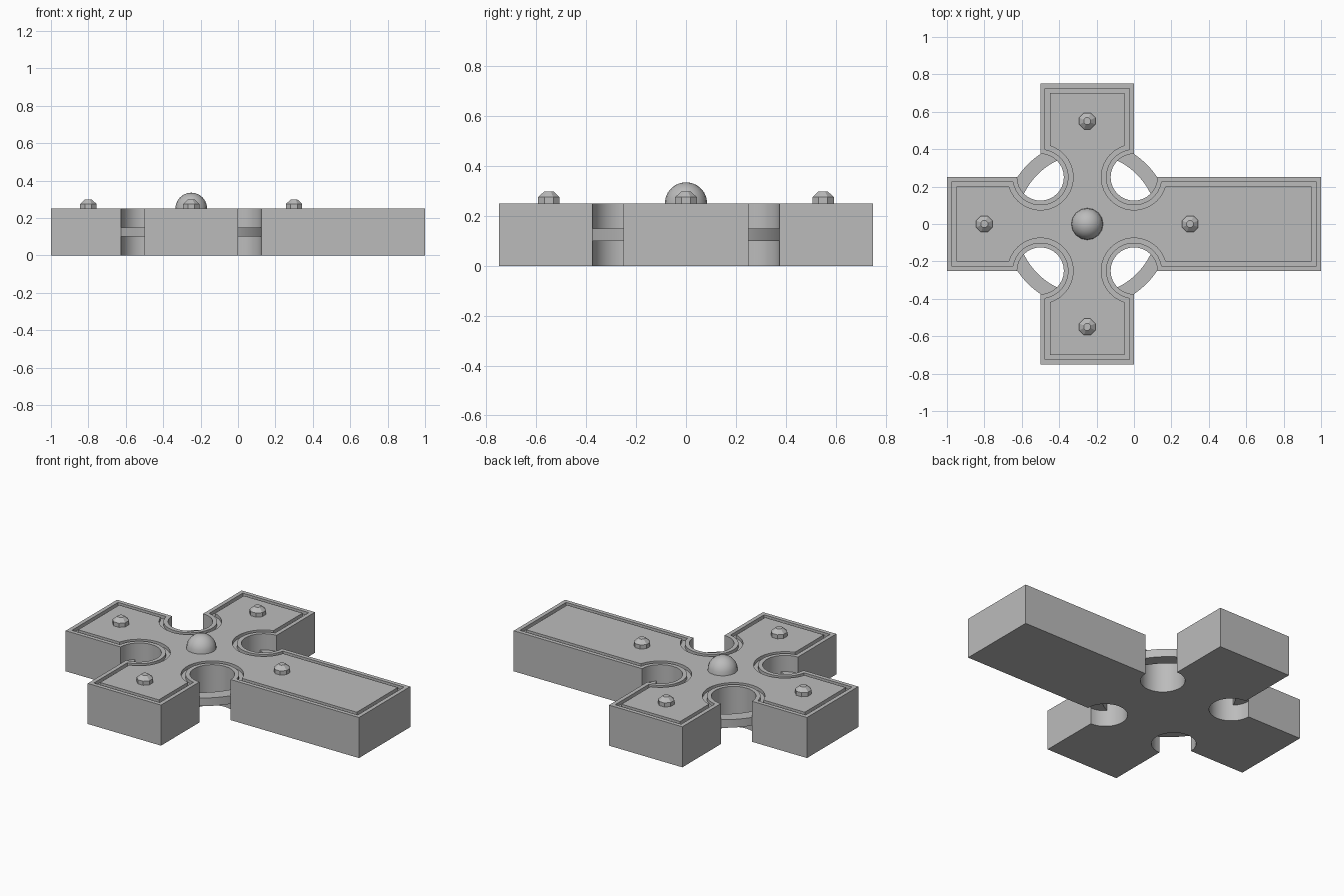
import bpy, bmesh
from math import sin, cos, asin, pi, radians
from mathutils import Matrix, Vector

if "Cube" in bpy.data.objects:
    bpy.data.objects.remove(bpy.data.objects["Cube"])

stone = bpy.data.materials.new("grey stone")
stone.use_nodes = True
GREY = (0.5, 0.5, 0.5, 1)
stone.diffuse_color = GREY
stone.node_tree.nodes["Principled BSDF"].inputs["Base Color"].default_value = GREY

CENTRE = Vector((-0.25, 0, 0))   # where the arms cross
HALF, HOLE, TOP = 0.25, 0.125, 0.25


def finish(bm, name, location, smooth=30):
    bmesh.ops.recalc_face_normals(bm, faces=bm.faces)
    mesh = bpy.data.meshes.new(name)
    bm.to_mesh(mesh)
    bm.free()
    mesh.materials.append(stone)
    obj = bpy.data.objects.new(name, mesh)
    obj.location = location
    bpy.context.collection.objects.link(obj)
    if smooth:
        bpy.ops.object.select_all(action='DESELECT')
        obj.select_set(True)
        bpy.context.view_layer.objects.active = obj
        bpy.ops.object.shade_smooth_by_angle(angle=radians(smooth))
    return obj


def loft(bm, loops, cap=True):
    """Skin a stack of closed loops that have equal point counts."""
    rings = [[bm.verts.new(p) for p in loop] for loop in loops]
    n = len(rings[0])
    for a, b in zip(rings, rings[1:]):
        for i in range(n):
            j = (i + 1) % n
            bm.faces.new((a[i], a[j], b[j], b[i]))
    if cap:
        bm.faces.new(rings[0][::-1])
        bm.faces.new(rings[-1])


def cross_outline(inset, z, steps=24):
    """Cross outline with round armpits, moved inwards by inset."""
    points = []
    r = HOLE + inset
    tilt = asin(inset / r)
    for k, length in enumerate((1.25, 0.75, 0.75, 0.75)):
        turn = Matrix.Rotation(k * pi / 2, 3, 'Z')
        side = HALF - inset
        local = [(length - inset, -side), (length - inset, side)]
        for i in range(steps + 1):
            a = -tilt - (1.5 * pi - 2 * tilt) * i / steps
            local.append((HALF + r * cos(a), HALF + r * sin(a)))
        points += [turn @ Vector((x, y, z)) for x, y in local]
    return points


# Cross slab with a groove running just inside its edge
bm = bmesh.new()
GROOVE = TOP - 0.02
loft(bm, [cross_outline(d, z) for d, z in (
    (0, 0), (0, TOP), (0.025, TOP), (0.025, GROOVE), (0.05, GROOVE), (0.05, TOP))])
bmesh.ops.triangulate(bm, faces=[f for f in bm.faces if len(f.verts) > 4])
finish(bm, "cross_slab", CENTRE)

# Ring segments joining neighbouring arms
for k, name in enumerate(("back_left", "back_right", "front_right", "front_left")):
    bm = bmesh.new()
    sections = []
    for i in range(17):
        a = k * pi / 2 + radians(20 + 50 * i / 16)
        sections.append([(r * cos(a), r * sin(a), z) for r, z in (
            (0.375, 0.1), (0.45, 0.1), (0.45, 0.15), (0.375, 0.15))])
    loft(bm, sections)
    finish(bm, "ring_segment_" + name, CENTRE)

# Central dome
bm = bmesh.new()
bmesh.ops.create_uvsphere(bm, u_segments=16, v_segments=12, radius=0.085)
bmesh.ops.delete(bm, geom=[v for v in bm.verts if v.co.z < -0.01], context='VERTS')
finish(bm, "centre_dome", CENTRE + Vector((0, 0, TOP)), 40)

# Faceted studs, one on each arm
for name, x, y in (("head", -0.8, 0), ("foot", 0.3, 0),
                   ("back", -0.25, 0.55), ("front", -0.25, -0.55)):
    bm = bmesh.new()
    loft(bm, [[(r * cos((i + 0.5) * pi / 4), r * sin((i + 0.5) * pi / 4), z)
               for i in range(8)]
              for r, z in ((0.047, 0), (0.047, 0.025), (0.02, 0.048))])
    finish(bm, "stud_" + name, (x, y, TOP), 0)
